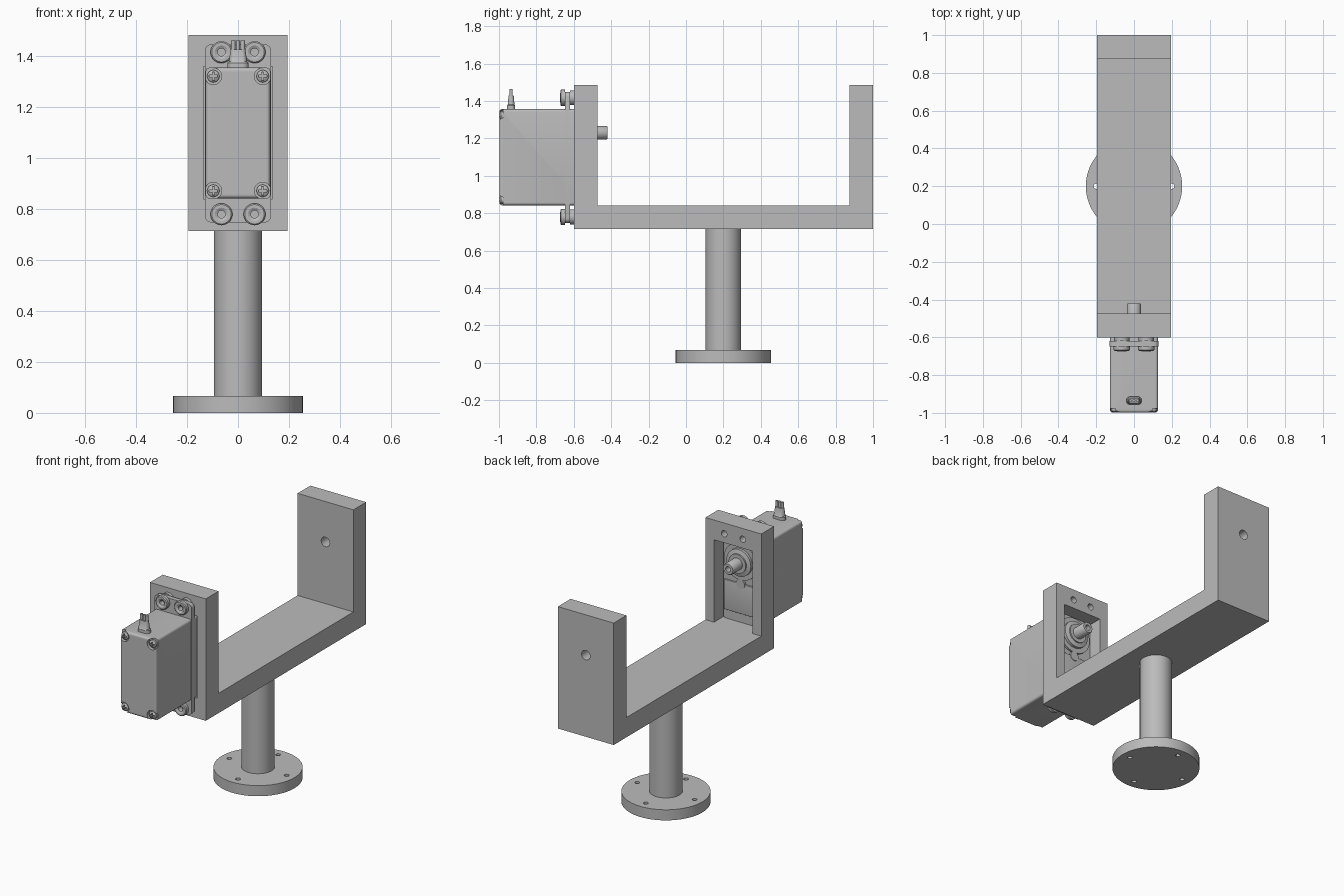
import bpy, bmesh, math
from mathutils import Matrix, Vector

cube = bpy.data.objects.get("Cube")
if cube:
    bpy.data.objects.remove(cube, do_unlink=True)

grey = bpy.data.materials.new("plain grey")
grey.use_nodes = True
grey.diffuse_color = (0.5, 0.5, 0.5, 1)
grey.node_tree.nodes["Principled BSDF"].inputs["Base Color"].default_value = (0.5, 0.5, 0.5, 1)

TO_Y = Matrix.Rotation(-math.pi / 2, 4, 'X')   # turns the z axis onto +y


def activate(ob):
    bpy.ops.object.select_all(action='DESELECT')
    ob.select_set(True)
    bpy.context.view_layer.objects.active = ob


def finish(bm, name):
    bmesh.ops.recalc_face_normals(bm, faces=bm.faces)
    me = bpy.data.meshes.new(name)
    bm.to_mesh(me)
    bm.free()
    me.materials.append(grey)
    ob = bpy.data.objects.new(name, me)
    bpy.context.collection.objects.link(ob)
    return ob


def smooth(ob):
    activate(ob)
    bpy.ops.object.shade_smooth_by_angle(angle=math.radians(35))
    return ob


def apply_modifiers(ob):
    activate(ob)
    for m in list(ob.modifiers):
        bpy.ops.object.modifier_apply(modifier=m.name)


def box(name, x, y, z, bevel=0, edge_filter=None):
    """Box from (low, high) ranges, with rounded edges if asked."""
    bm = bmesh.new()
    bmesh.ops.create_cube(bm, size=1)
    for v in bm.verts:
        v.co = Vector([(a + b) / 2 + c * (b - a) for (a, b), c in zip((x, y, z), v.co)])
    if bevel:
        edges = [e for e in bm.edges if not edge_filter or edge_filter(e)]
        bmesh.ops.bevel(bm, geom=edges, offset=bevel, segments=4, profile=0.5, affect='EDGES')
    ob = finish(bm, name)
    return smooth(ob) if bevel else ob


def lathe(name, profile, place, along_y=False, closed=False, n=48):
    """Turn (radius, height) points about z, or about y; radius 0 caps the ends."""
    bm = bmesh.new()
    rings = []
    for r, h in profile:
        if r == 0:
            rings.append([bm.verts.new((0, 0, h))] * n)
        else:
            rings.append([bm.verts.new((r * math.cos(a), r * math.sin(a), h))
                          for a in (math.tau * i / n for i in range(n))])
    pairs = list(zip(rings, rings[1:])) + ([(rings[-1], rings[0])] if closed else [])
    for a, b in pairs:
        for i in range(n):
            j = (i + 1) % n
            bm.faces.new(list(dict.fromkeys((a[i], a[j], b[j], b[i]))))
    m = Matrix.Translation(place) @ (TO_Y if along_y else Matrix())
    bmesh.ops.transform(bm, matrix=m, verts=bm.verts)
    return smooth(finish(bm, name))


def rod(name, r, lo, hi, place, along_y=False, n=48):
    return lathe(name, [(0, lo), (r, lo), (r, hi), (0, hi)], place, along_y, n=n)


def cut(ob, cutters):
    for c in cutters:
        c.hide_render = True
        m = ob.modifiers.new("cut", 'BOOLEAN')
        m.operation, m.solver, m.object = 'DIFFERENCE', 'EXACT', c
    apply_modifiers(ob)
    for c in cutters:
        bpy.data.objects.remove(c, do_unlink=True)


SHAFT_Z, MID_Z = 1.23, 1.0975
W = 0.195

# Round foot with four bolt holes, and the post
foot = rod("base_disc", 0.255, 0, 0.067, (0, 0.2, 0), n=96)
cut(foot, [rod("hole", 0.014, -0.1, 0.2, (0.2 * math.cos(a), 0.2 + 0.2 * math.sin(a), 0), n=24)
           for a in (i * math.pi / 2 for i in range(4))])
smooth(foot)
rod("post", 0.095, 0.067, 0.715, (0, 0.2, 0), n=64)

# U bracket: side profile extruded across x
bm = bmesh.new()
outline = [(-0.6, 0.715), (1, 0.715), (1, 1.485), (0.873, 1.485),
           (0.873, 0.84), (-0.473, 0.84), (-0.473, 1.485), (-0.6, 1.485)]
face = bm.faces.new([bm.verts.new((-W, y, z)) for y, z in outline])
new = bmesh.ops.extrude_face_region(bm, geom=[face])["geom"]
bmesh.ops.translate(bm, vec=(2 * W, 0, 0), verts=[g for g in new if isinstance(g, bmesh.types.BMVert)])
bracket = finish(bm, "u_bracket")
cut(bracket, [box("window", (-0.135, 0.135), (-0.7, -0.4), (0.84, 1.36)),
              rod("pivot_hole", 0.03, 0.8, 1.1, (0, 0, SHAFT_Z), True, 32)]
    + [rod("screw_hole", 0.02, -0.7, -0.4, (s * 0.065, 0, 1.417), True, 24) for s in (-1, 1)])
smooth(bracket)

# Motor case with notched front corners
case = box("motor_case", (-0.127, 0.127), (-0.998, -0.555), (0.842, 1.356), 0.014,
           lambda e: min(v.co.y for v in e.verts) < -0.9)
corners = [(sx * 0.097, MID_Z + sz * 0.225) for sx in (-1, 1) for sz in (-1, 1)]
notches = []
for x, z in corners:
    sx, sz = math.copysign(1, x), math.copysign(1, z - MID_Z)
    notches.append(rod("notch", 0.033, -1.1, -0.978, (x, 0, z), True, 32))
    notches.append(box("notch_corner", sorted((x, x + sx * 0.1)), (-1.1, -0.978),
                       sorted((z, z + sz * 0.1))))
cut(case, notches)
smooth(case)

# Cross-slotted case screws
for x, z in corners:
    screw = lathe("case_screw", [(0, -1), (0.014, -0.998), (0.024, -0.99), (0.024, -0.97), (0, -0.97)],
                  (x, 0, z), True, n=32)
    cut(screw, [box("slot", (x - a, x + a), (-1.1, -0.988), (z - b, z + b))
                for a, b in ((0.016, 0.004), (0.004, 0.016))])
    smooth(screw)

# Mounting flange with grommets and screws
flange = box("mounting_flange", (-0.13, 0.13), (-0.648, -0.62), (0.748, 1.448), 0.025,
             lambda e: abs(e.verts[0].co.y - e.verts[1].co.y) > 0.01)
mounts = [(sx * 0.065, z) for sx in (-1, 1) for z in (0.78, 1.417)]
cut(flange, [rod("mount_hole", 0.03, -0.7, -0.6, (x, 0, z), True, 32) for x, z in mounts])
smooth(flange)
for x, z in mounts:
    lathe("grommet", [(0.022, -0.672), (0.038, -0.672), (0.043, -0.667), (0.043, -0.648), (0.03, -0.648),
                      (0.03, -0.62), (0.04, -0.62), (0.04, -0.6), (0.022, -0.6)],
          (x, 0, z), True, closed=True)
    lathe("grommet_sleeve", [(0.015, -0.668), (0.026, -0.674), (0.026, -0.6), (0.015, -0.6)],
          (x, 0, z), True, closed=True, n=32)

# Gear face: stepped boss, lower cover and hollow output shaft
lathe("shaft_boss", [(0, -0.56), (0.115, -0.56), (0.115, -0.542), (0.085, -0.542), (0.085, -0.525),
                     (0.06, -0.518), (0.06, -0.51), (0, -0.51)], (0, 0, SHAFT_Z), True)
lathe("output_shaft", [(0, -0.53), (0.037, -0.53), (0.037, -0.426), (0.033, -0.42),
                       (0.017, -0.42), (0.017, -0.47), (0, -0.47)], (0, 0, SHAFT_Z), True)
box("gear_cover", (-0.118, 0.118), (-0.56, -0.545), (0.9, 1.09), 0.004)
rod("gear_pin", 0.03, -0.56, -0.542, (0, 0, 1.09), True, 32)

# Cable boot: tapered oval block with three wire ends
bm = bmesh.new()
levels = []
for z, hx, r in ((1.35, 0.019, 0.022), (1.375, 0.019, 0.022), (1.38, 0.018, 0.018), (1.428, 0.015, 0.014)):
    ring = []
    for i in range(32):
        a = math.tau * (i + 0.5) / 32
        ring.append(bm.verts.new((math.copysign(hx, math.cos(a)) + r * math.cos(a),
                                  -0.935 + r * math.sin(a), z)))
    levels.append(ring)
for a, b in zip(levels, levels[1:]):
    for i in range(32):
        bm.faces.new((a[i], a[(i + 1) % 32], b[(i + 1) % 32], b[i]))
bm.faces.new(levels[0])
bm.faces.new(levels[-1])
smooth(finish(bm, "cable_boot"))
for i in (-1, 0, 1):
    rod("wire", 0.0085, 1.42, 1.463, (i * 0.019, -0.935, 0), n=16)
